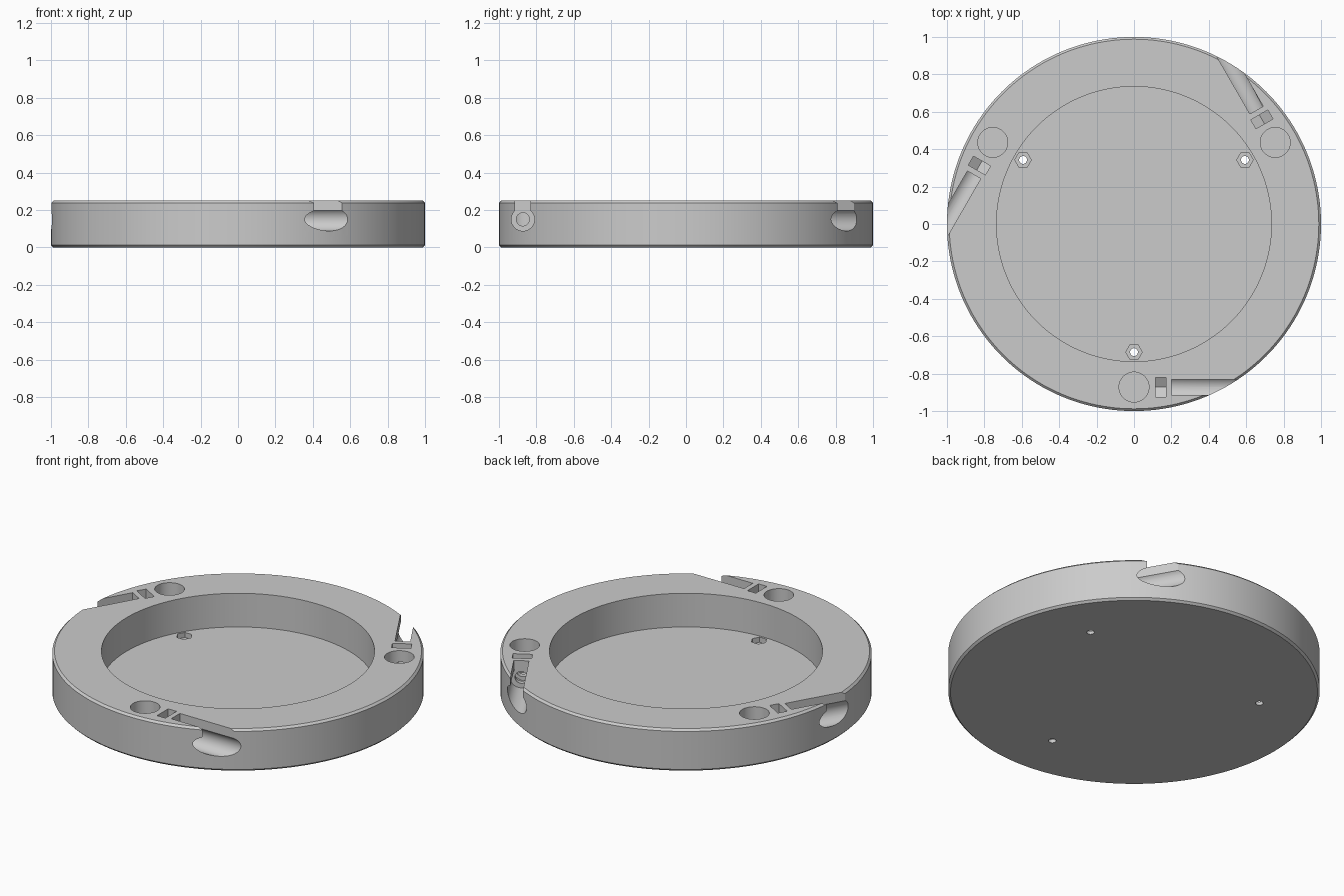
import bpy, bmesh
from math import pi, cos, sin, radians
from mathutils import Matrix, Vector

if "Cube" in bpy.data.objects:
    bpy.data.objects.remove(bpy.data.objects["Cube"], do_unlink=True)

HEIGHT, FLOOR, CHAMFER = 0.25, 0.05, 0.012
RING = -0.872      # y of the clamp screw axis before rotation
AXIS_Z = 0.15      # height of the clamp screw axis

grey = bpy.data.materials.new("plain grey")
grey.use_nodes = True
colour = (0.6, 0.6, 0.6, 1)
grey.diffuse_color = colour
grey.node_tree.nodes["Principled BSDF"].inputs["Base Color"].default_value = colour


def make_object(name, bm):
    bmesh.ops.recalc_face_normals(bm, faces=bm.faces)
    mesh = bpy.data.meshes.new(name)
    bm.to_mesh(mesh)
    bm.free()
    mesh.materials.append(grey)
    obj = bpy.data.objects.new(name, mesh)
    bpy.context.collection.objects.link(obj)
    return obj


def lathe(name, profile, steps):
    """Turn a radius/height profile round the z axis."""
    bm = bmesh.new()
    verts = [bm.verts.new((r, 0, z)) for r, z in profile]
    edges = [bm.edges.new(pair) for pair in zip(verts, verts[1:])]
    bmesh.ops.spin(bm, geom=verts + edges, axis=(0, 0, 1), cent=(0, 0, 0),
                   angle=2 * pi, steps=steps, use_merge=True)
    bmesh.ops.remove_doubles(bm, verts=bm.verts, dist=1e-5)
    rims = [e for e in bm.edges if e.is_boundary]
    bmesh.ops.holes_fill(bm, edges=rims, sides=0)
    return make_object(name, bm)


def prism(name, outline, start, end, along_x=False):
    """Extrude an outline along z, or along x with the outline in the yz plane."""
    bm = bmesh.new()
    place = (lambda a, b, t: (t, a, b)) if along_x else (lambda a, b, t: (a, b, t))
    face = bm.faces.new([bm.verts.new(place(a, b, start)) for a, b in outline])
    new = bmesh.ops.extrude_face_region(bm, geom=[face])["geom"]
    shift = Vector(place(0, 0, end - start))
    bmesh.ops.translate(bm, verts=[v for v in new if isinstance(v, bmesh.types.BMVert)], vec=shift)
    return make_object(name, bm)


def ring(a, b, radius, sides, turn=0.0):
    return [(a + radius * cos(turn + 2 * pi * i / sides),
             b + radius * sin(turn + 2 * pi * i / sides)) for i in range(sides)]


def rect(a0, a1, b0, b1):
    return [(a0, b0), (a1, b0), (a1, b1), (a0, b1)]


# Round body with chamfered rims and a wide round pocket
body = lathe("round_base", [
    (1 - CHAMFER, 0), (1, CHAMFER), (1, HEIGHT - CHAMFER),
    (1 - CHAMFER, HEIGHT), (0.735, HEIGHT), (0.735, FLOOR)], 160)


def cut(cutter, angle):
    cutter.hide_render = True
    cutter.data.transform(Matrix.Rotation(angle, 4, "Z"))
    mod = body.modifiers.new(cutter.name, "BOOLEAN")
    mod.operation, mod.solver, mod.object = "DIFFERENCE", "EXACT", cutter
    bpy.context.view_layer.objects.active = body
    bpy.ops.object.modifier_apply(modifier=mod.name)
    bpy.data.objects.remove(cutter, do_unlink=True)


TOP = HEIGHT + 0.1
HALF = 0.0525      # half width of the nut slot
tip = HALF / cos(pi / 6)
# Nut slot outline: lower half of a hexagon, open at the top
nut_slot = [(RING - HALF, TOP), (RING - HALF, AXIS_Z - tip / 2), (RING, AXIS_Z - tip),
            (RING + HALF, AXIS_Z - tip / 2), (RING + HALF, TOP)]

for k in range(3):
    angle = radians(120 * k)
    # Floor screw hole with a hexagonal nut recess
    cut(prism("floor_hole", ring(0, -0.685, 0.021, 24), -0.1, 0.1), angle)
    cut(prism("floor_nut", ring(0, -0.685, 0.044, 6), 0.02, 0.1), angle)
    # Upright round socket in the rim
    cut(prism("rod_socket", ring(0, RING, 0.08, 48), FLOOR, TOP), angle)
    # Clamp screw: narrow bore, nut slot, wide channel and its open top
    cut(prism("screw_bore", ring(RING, AXIS_Z, 0.035, 32), 0.0, 0.25, True), angle)
    cut(prism("nut_slot", nut_slot, 0.115, 0.17, True), angle)
    cut(prism("screw_channel", ring(RING, AXIS_Z, 0.062, 40), 0.2, 1.1, True), angle)
    cut(prism("channel_opening", rect(RING - 0.041, RING + 0.041, AXIS_Z, TOP),
              0.2, 1.1, True), angle)

# Smooth round walls, sharp edges kept
bpy.ops.object.select_all(action="DESELECT")
body.select_set(True)
bpy.context.view_layer.objects.active = body
bpy.ops.object.shade_smooth_by_angle(angle=radians(25))
